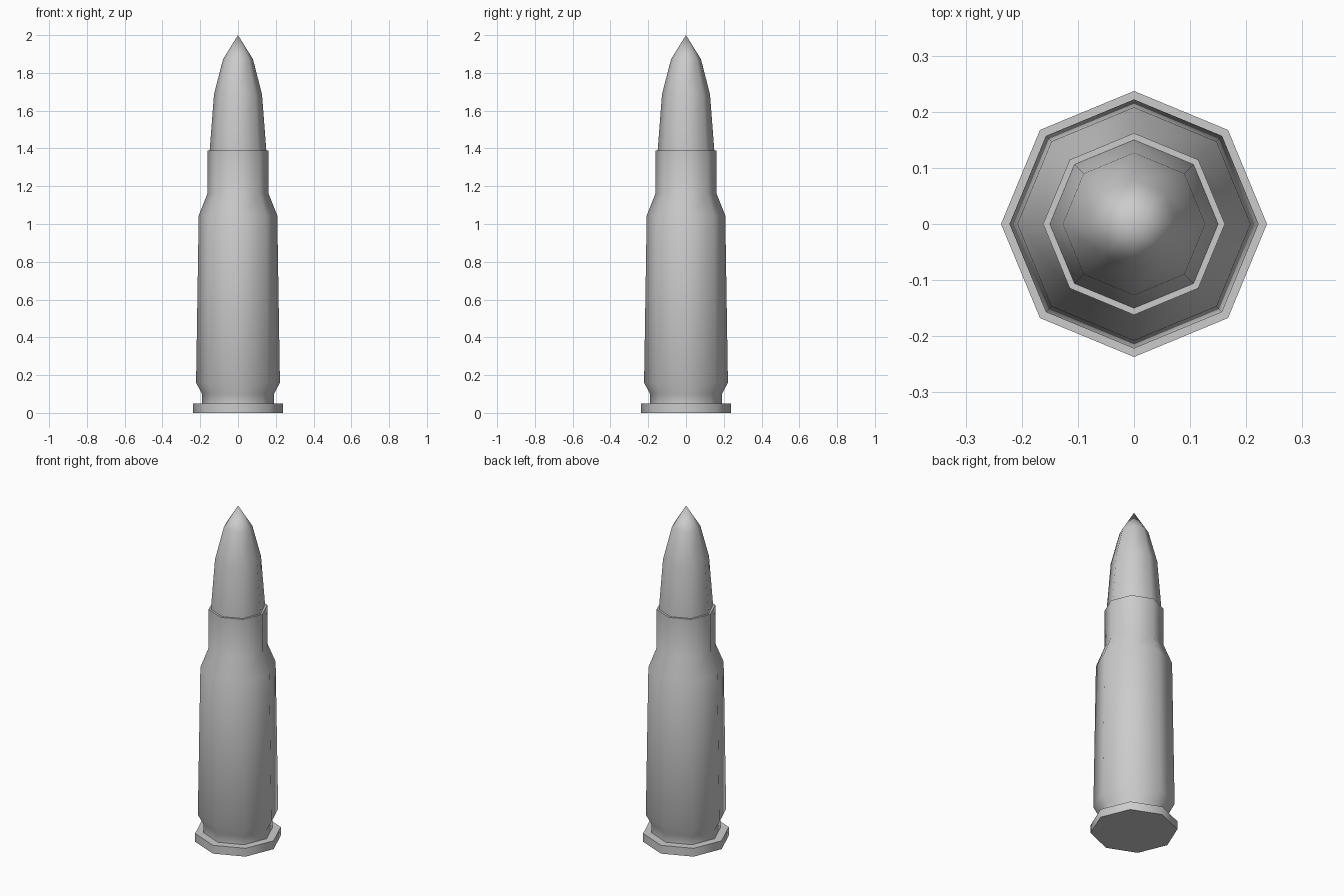
import bpy, bmesh, math

if "Cube" in bpy.data.objects:
    bpy.data.objects.remove(bpy.data.objects["Cube"])

SIDES = 8


def lathe(name, profile):
    """Revolve (radius, height) points around z; zero radius makes a pole."""
    bm = bmesh.new()
    rings = []
    for r, z in profile:
        if r == 0:
            rings.append([bm.verts.new((0, 0, z))] * SIDES)
        else:
            angles = [2 * math.pi * i / SIDES for i in range(SIDES)]
            rings.append([bm.verts.new((r * math.cos(a), r * math.sin(a), z)) for a in angles])
    for low, high in zip(rings, rings[1:]):
        for i in range(SIDES):
            j = (i + 1) % SIDES
            corners = dict.fromkeys((low[i], low[j], high[j], high[i]))
            bm.faces.new(list(corners))
    # Close open ends
    for ring in (rings[0], rings[-1]):
        if len(set(ring)) > 1:
            bm.faces.new(ring)
    bmesh.ops.recalc_face_normals(bm, faces=bm.faces)
    mesh = bpy.data.meshes.new(name)
    bm.to_mesh(mesh)
    bm.free()
    obj = bpy.data.objects.new(name, mesh)
    bpy.context.collection.objects.link(obj)
    bpy.ops.object.select_all(action='DESELECT')
    obj.select_set(True)
    bpy.context.view_layer.objects.active = obj
    bpy.ops.object.shade_smooth_by_angle(angle=math.radians(60))
    return obj


# Case: rim, extractor groove, tapered body, shoulder and neck
lathe("cartridge_case", [
    (0.237, 0), (0.237, 0.05), (0.19, 0.05), (0.19, 0.10), (0.222, 0.16),
    (0.208, 1.045), (0.162, 1.16), (0.162, 1.39), (0.15, 1.39), (0.15, 1.37),
])

# Pointed projectile seated in the neck
lathe("projectile", [(0.15, 1.37), (0.15, 1.39), (0.127, 1.687), (0.079, 1.873), (0, 2.0)])
